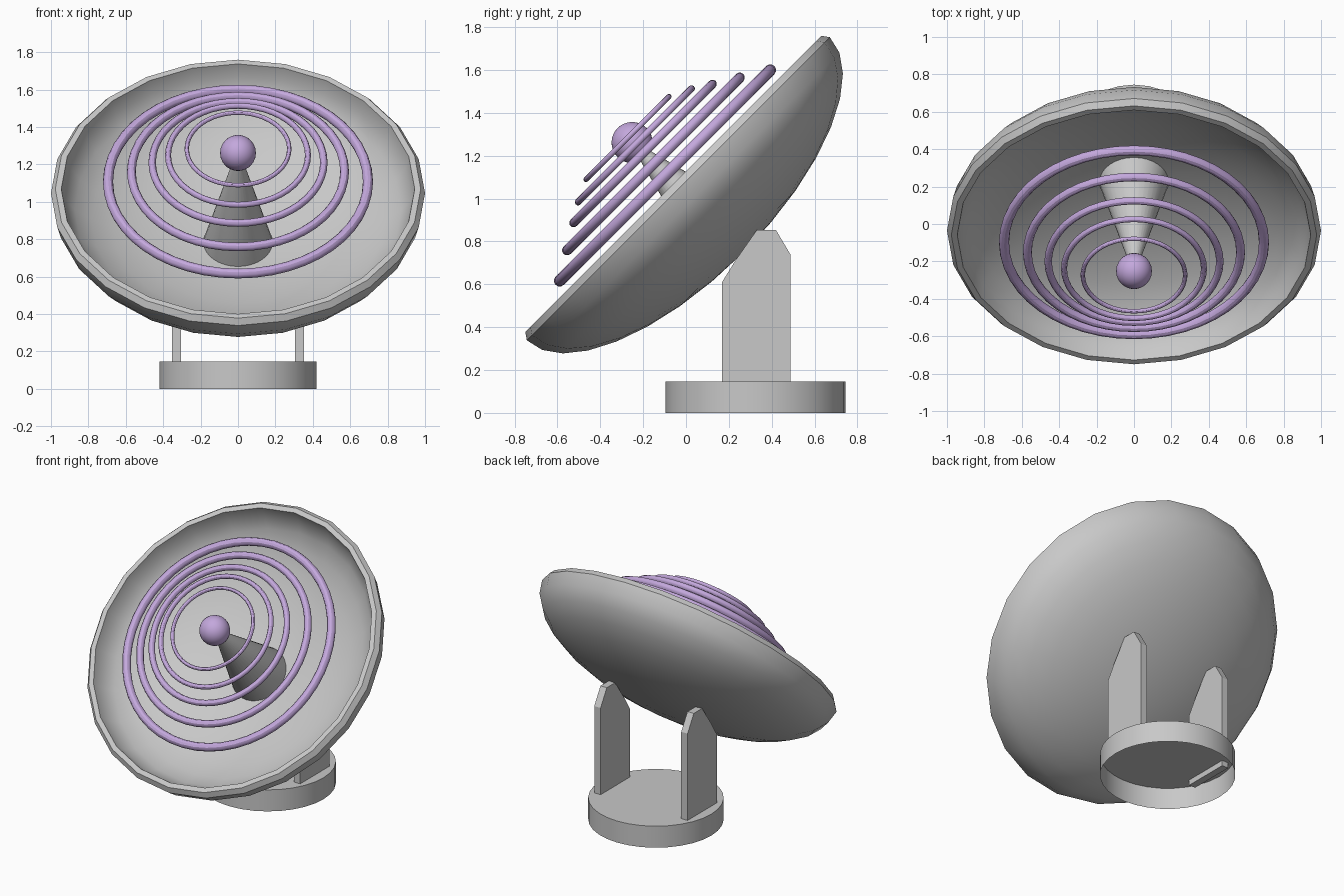
import bpy, bmesh, math
from mathutils import Matrix, Vector

if "Cube" in bpy.data.objects:
    bpy.data.objects.remove(bpy.data.objects["Cube"])


def material(name, rgb):
    m = bpy.data.materials.new(name)
    m.diffuse_color = (*rgb, 1)
    m.use_nodes = True
    m.node_tree.nodes["Principled BSDF"].inputs["Base Color"].default_value = m.diffuse_color
    return m


GREY = material("grey metal", (0.58, 0.58, 0.58))
PURPLE = material("purple", (0.55, 0.39, 0.72))

# Dish frame: local +z is the direction the dish looks, tilted 45 degrees to the front
TILT = Matrix.Translation((0, -0.05, 1.06)) @ Matrix.Rotation(math.radians(45), 4, 'X')


def make(name, bm, mat, matrix=Matrix(), smooth=True):
    bmesh.ops.recalc_face_normals(bm, faces=bm.faces)
    me = bpy.data.meshes.new(name)
    bm.to_mesh(me)
    bm.free()
    me.transform(matrix)
    me.materials.append(mat)
    ob = bpy.data.objects.new(name, me)
    bpy.context.collection.objects.link(ob)
    if smooth:
        bpy.ops.object.select_all(action='DESELECT')
        ob.select_set(True)
        bpy.context.view_layer.objects.active = ob
        bpy.ops.object.shade_smooth_by_angle(angle=math.radians(30))
    return ob


def lathe(name, profile, steps, mat, matrix=Matrix(), closed=False):
    bm = bmesh.new()
    vs = [bm.verts.new((r, 0, z)) for r, z in profile]
    pairs = list(zip(vs, vs[1:])) + ([(vs[-1], vs[0])] if closed else [])
    es = [bm.edges.new(p) for p in pairs]
    bmesh.ops.spin(bm, geom=vs + es, cent=(0, 0, 0), axis=(0, 0, 1),
                   angle=2 * math.pi, steps=steps, use_duplicate=False)
    bmesh.ops.remove_doubles(bm, verts=bm.verts, dist=1e-4)
    return make(name, bm, mat, matrix)


# Dish: half ellipsoid shell with a bevelled rim
angles = [math.radians(90 - 11.25 * i) for i in range(8)]
outer = [(math.cos(a), -0.02 - 0.425 * math.sin(a)) for a in angles] + [(1.0, -0.02)]
inner = [(0.945 * math.cos(a), 0.013 - 0.41 * math.sin(a)) for a in reversed(angles)]
lathe("dish", outer + [(0.977, 0.013), (0.945, 0.013)] + inner, 24, GREY, TILT)

# Feed cone and ball on the dish axis
lathe("feed_cone", [(0, -0.42), (0.185, -0.42), (0.185, -0.39), (0.01, 0.285), (0, 0.285)],
      32, GREY, TILT)
bm = bmesh.new()
bmesh.ops.create_uvsphere(bm, u_segments=32, v_segments=16, radius=0.096)
make("feed_ball", bm, PURPLE, TILT @ Matrix.Translation((0, 0, 0.285)))

# Signal rings: distance in front of the dish, radius, tube radius
for i, (h, R, r) in enumerate([(0.068, 0.695, 0.027), (0.144, 0.57, 0.0235),
                               (0.213, 0.459, 0.02), (0.267, 0.374, 0.016),
                               (0.315, 0.274, 0.012)]):
    circle = [(R + r * math.cos(t * math.pi / 6), h + r * math.sin(t * math.pi / 6))
              for t in range(12)]
    lathe(f"signal_ring_{i + 1}", circle, 48, PURPLE, TILT, closed=True)

# Round base, open underneath
lathe("base", [(0, 0.147), (0.42, 0.147), (0.42, 0)], 32, GREY,
      Matrix.Translation((0, 0.325, 0)))

# Pair of upright supports, front top edge follows the dish
side = [(0.168, 0.11), (0.487, 0.11), (0.487, 0.74), (0.42, 0.853),
        (0.33, 0.853), (0.23, 0.71), (0.168, 0.61)]
for name, x in (("left_support", -0.353), ("right_support", 0.305)):
    bm = bmesh.new()
    f = bm.faces.new([bm.verts.new((x, y, z)) for y, z in side])
    ext = bmesh.ops.extrude_face_region(bm, geom=[f])
    bmesh.ops.translate(bm, vec=Vector((0.048, 0, 0)),
                        verts=[v for v in ext["geom"] if isinstance(v, bmesh.types.BMVert)])
    make(name, bm, GREY, smooth=False)
